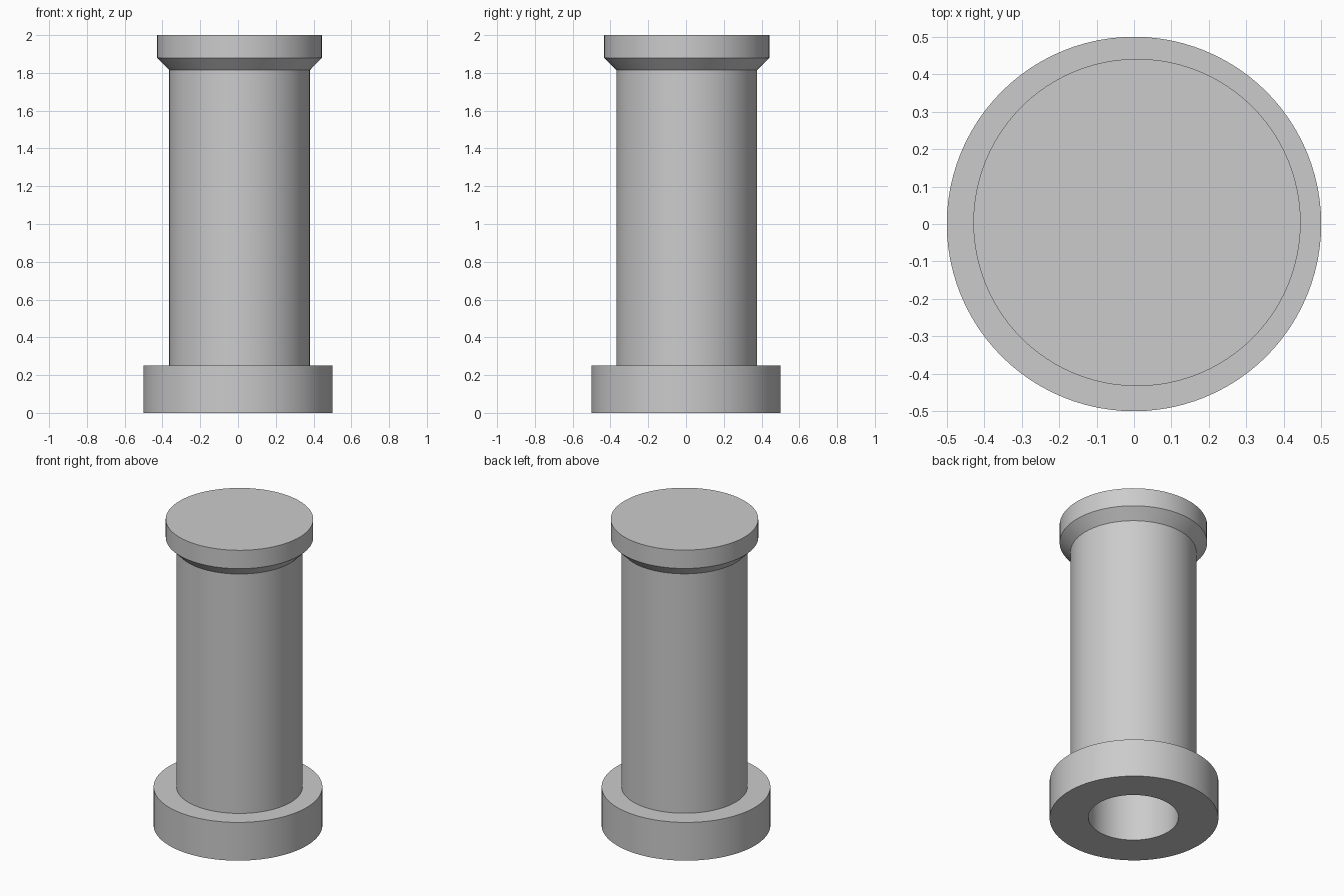
import bpy, bmesh, math

cube = bpy.data.objects.get("Cube")
if cube:
    bpy.data.objects.remove(cube, do_unlink=True)

SIDES = 96
BASE_AXIS = (0, 0)
PIN_AXIS = (0.008, 0.004)   # the pin sits slightly off the flange's axis

grey = bpy.data.materials.new("plain_grey")
grey.use_nodes = True
colour = (0.6, 0.6, 0.6, 1)
grey.diffuse_color = colour
grey.node_tree.nodes["Principled BSDF"].inputs["Base Color"].default_value = colour


def turned(name, profile):
    """Join rings of (radius, height, axis); a zero radius closes the end."""
    bm = bmesh.new()
    rings = []
    for radius, z, (cx, cy) in profile:
        count = SIDES if radius else 1
        rings.append([bm.verts.new((cx + radius * math.cos(math.tau * i / SIDES),
                                    cy + radius * math.sin(math.tau * i / SIDES), z))
                      for i in range(count)])
    for a, b in zip(rings, rings[1:]):
        if len(b) == 1:
            bm.faces.new(a)
        elif len(a) == 1:
            bm.faces.new(b[::-1])
        else:
            for i in range(SIDES):
                j = (i + 1) % SIDES
                bm.faces.new((a[i], a[j], b[j], b[i]))
    # drop the unused centre points of the caps
    for v in [v for v in bm.verts if not v.link_faces]:
        bm.verts.remove(v)
    mesh = bpy.data.meshes.new(name)
    bm.to_mesh(mesh)
    bm.free()
    mesh.materials.append(grey)
    obj = bpy.data.objects.new(name, mesh)
    bpy.context.collection.objects.link(obj)
    bpy.ops.object.select_all(action='DESELECT')
    obj.select_set(True)
    bpy.context.view_layer.objects.active = obj
    bpy.ops.object.shade_smooth_by_angle(angle=math.radians(30))
    return obj


BORE, SHAFT, HEAD, FLANGE = 0.267, 0.373, 0.437, 0.5
FLANGE_TOP, SHAFT_TOP, BEVEL_TOP, TOP = 0.25, 1.815, 1.88, 2.0

# Open shells that meet edge to edge, leaving no hidden inner faces
turned("bore", [(0, SHAFT_TOP, PIN_AXIS), (BORE, SHAFT_TOP, PIN_AXIS),
                (BORE, 0, PIN_AXIS)])
turned("base_flange", [(BORE, 0, PIN_AXIS), (FLANGE, 0, BASE_AXIS),
                       (FLANGE, FLANGE_TOP, BASE_AXIS), (SHAFT, FLANGE_TOP, PIN_AXIS)])
turned("shaft", [(SHAFT, FLANGE_TOP, PIN_AXIS), (SHAFT, SHAFT_TOP, PIN_AXIS)])
turned("head", [(SHAFT, SHAFT_TOP, PIN_AXIS), (HEAD, BEVEL_TOP, PIN_AXIS),
                (HEAD, TOP, PIN_AXIS), (0, TOP, PIN_AXIS)])
